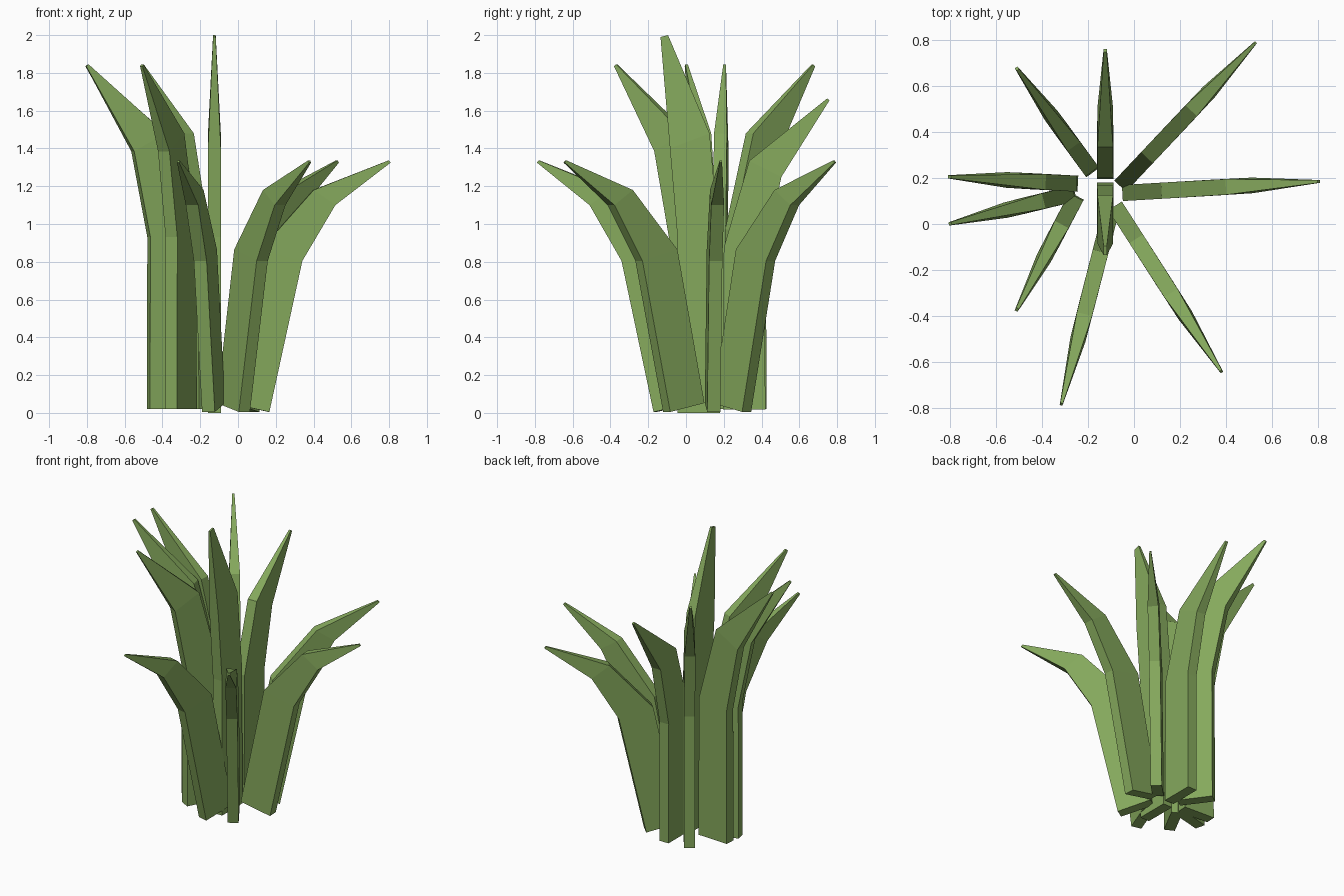
import bpy, bmesh
from mathutils import Vector

if "Cube" in bpy.data.objects:
    bpy.data.objects.remove(bpy.data.objects["Cube"])

green = bpy.data.materials.new("leaf_green")
green.diffuse_color = (0.235, 0.395, 0.108, 1)
green.use_nodes = True
green.node_tree.nodes["Principled BSDF"].inputs["Base Color"].default_value = green.diffuse_color

# Blade side profiles as rings (inner r, z, outer r, z, half thickness); r runs outward
DROOPING = [(0.0, 0.052, 0.215, 0.005, 0.035), (0.17, 0.865, 0.39, 0.805, 0.035),
            (0.45, 1.18, 0.565, 1.10, 0.034), (0.85, 1.337, 0.86, 1.325, 0.006)]
UPRIGHT = [(0.0, 0.02, 0.225, 0.02, 0.035), (0.005, 0.97, 0.222, 0.93, 0.035),
           (0.14, 1.48, 0.31, 1.385, 0.034), (0.552, 1.845, 0.565, 1.835, 0.007)]
CENTRE = [(0.0, 0.0, 0.225, 0.0, 0.035), (0.01, 0.97, 0.225, 0.93, 0.035),
          (0.055, 1.48, 0.265, 1.40, 0.034), (0.275, 2.0, 0.315, 1.99, 0.007)]


def blade(name, rings, base, tip, zscale=1.0):
    """Loft a flat bent blade standing at base and leaning toward tip (plan x, y)."""
    d = (Vector(tip) - Vector(base)).normalized()
    start = Vector(tip) - d * rings[-1][2]
    side = Vector((-d.y, d.x))
    bm = bmesh.new()
    loops = []
    for ri, zi, ro, zo, t in rings:
        loop = []
        for r, z, s in ((ri, zi, -t), (ro, zo, -t), (ro, zo, t), (ri, zi, t)):
            p = start + d * r + side * s
            loop.append(bm.verts.new((p.x, p.y, z * zscale)))
        loops.append(loop)
    for a, b in zip(loops, loops[1:]):
        for i in range(4):
            j = (i + 1) % 4
            bm.faces.new((a[i], a[j], b[j], b[i]))
    bm.faces.new(loops[0][::-1])
    bm.faces.new(loops[-1])
    bmesh.ops.recalc_face_normals(bm, faces=bm.faces)
    me = bpy.data.meshes.new(name)
    bm.to_mesh(me)
    bm.free()
    me.materials.append(green)
    bpy.context.collection.objects.link(bpy.data.objects.new(name, me))


# Low blades drooping to the right and front
blade("low_blade_back_right", DROOPING, (-0.055, 0.17), (0.53, 0.79))
blade("low_blade_right", DROOPING, (-0.045, 0.135), (0.808, 0.185))
blade("low_blade_front_right", DROOPING, (-0.08, 0.075), (0.382, -0.645))
blade("low_blade_front", DROOPING, (-0.103, 0.045), (-0.317, -0.788))

# Tall blades on the left and back
blade("tall_blade_front_left", UPRIGHT, (-0.25, 0.12), (-0.512, -0.378))
blade("tall_blade_left", UPRIGHT, (-0.25, 0.135), (-0.805, 0.0))
blade("tall_blade_left_back", UPRIGHT, (-0.245, 0.175), (-0.808, 0.205))
blade("tall_blade_back_left", UPRIGHT, (-0.18, 0.225), (-0.512, 0.68))
blade("tall_blade_back", UPRIGHT, (-0.125, 0.195), (-0.125, 0.76), 0.902)

# Tallest blade in the middle
blade("centre_blade", CENTRE, (-0.125, 0.18), (-0.125, -0.135))
